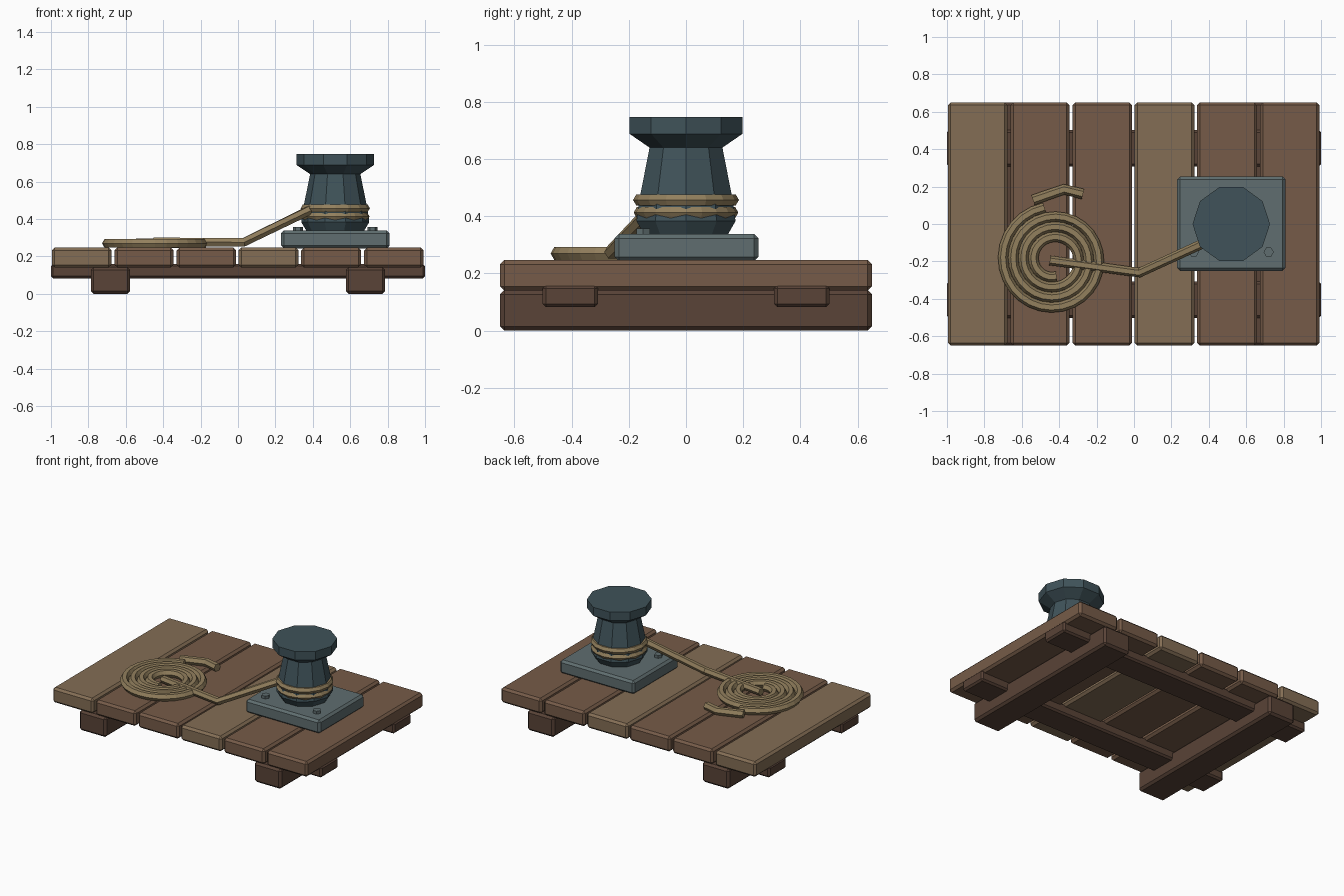
import bpy, bmesh, math
from mathutils import Vector

if "Cube" in bpy.data.objects:
    bpy.data.objects.remove(bpy.data.objects["Cube"])


def material(name, rgb):
    m = bpy.data.materials.new(name)
    m.diffuse_color = (*rgb, 1)
    m.use_nodes = True
    m.node_tree.nodes["Principled BSDF"].inputs["Base Color"].default_value = m.diffuse_color
    return m


TAN = material("light_wood", (0.23, 0.155, 0.09))
BROWN = material("brown_wood", (0.18, 0.105, 0.065))
DARK = material("dark_wood", (0.10, 0.056, 0.038))
IRON = material("iron", (0.05, 0.085, 0.10))
STEEL = material("plate_steel", (0.115, 0.155, 0.16))
ROPE = material("rope_fibre", (0.29, 0.215, 0.11))


def finish(bm, name, mat):
    bmesh.ops.recalc_face_normals(bm, faces=bm.faces)
    me = bpy.data.meshes.new(name)
    bm.to_mesh(me)
    bm.free()
    me.materials.append(mat)
    ob = bpy.data.objects.new(name, me)
    bpy.context.collection.objects.link(ob)
    return ob


def box(name, lo, hi, mat, bevel=0.015):
    bm = bmesh.new()
    bmesh.ops.create_cube(bm, size=1)
    lo, hi = Vector(lo), Vector(hi)
    for v in bm.verts:
        v.co = (lo + hi) / 2 + v.co * (hi - lo)
    ob = finish(bm, name, mat)
    b = ob.modifiers.new("bevel", 'BEVEL')
    b.width, b.segments = bevel, 1
    return ob


def skin(name, rings, mat, closed=False):
    """Join rings of points with quads; cap the ends unless closed."""
    bm = bmesh.new()
    vr = [[bm.verts.new(p) for p in r] for r in rings]
    n = len(vr[0])
    for i in range(len(vr) if closed else len(vr) - 1):
        a, b = vr[i], vr[(i + 1) % len(vr)]
        for j in range(n):
            k = (j + 1) % n
            bm.faces.new((a[j], a[k], b[k], b[j]))
    if not closed:
        bm.faces.new(vr[0])
        bm.faces.new(vr[-1])
    return finish(bm, name, mat)


def lathe(name, centre, profile, sides, mat):
    rings = [[(centre[0] + r * math.cos(math.tau * i / sides),
               centre[1] + r * math.sin(math.tau * i / sides), z)
              for i in range(sides)] for r, z in profile]
    return skin(name, rings, mat)


def rope(name, path, radius, closed=False, sides=6):
    pts = [Vector(p) for p in path]
    n = len(pts)
    rings = []
    for i, p in enumerate(pts):
        a = pts[(i - 1) % n] if closed or i else p
        b = pts[(i + 1) % n] if closed or i < n - 1 else p
        d = (p - a).normalized() + (b - p).normalized()
        d.normalize()
        side = d.cross(Vector((0, 0, 1))).normalized()
        up = side.cross(d)
        rings.append([p + radius * (side * math.cos(math.tau * j / sides)
                                    + up * math.sin(math.tau * j / sides))
                      for j in range(sides)])
    return skin(name, rings, ROPE, closed)


# Deck planks
planks = [(-0.995, -0.677, TAN), (-0.66, -0.345, BROWN), (-0.328, -0.01, BROWN),
          (0.003, 0.323, TAN), (0.338, 0.658, BROWN), (0.675, 0.992, BROWN)]
for i, (x0, x1, mat) in enumerate(planks):
    box(f"plank_{i + 1}", (x0, -0.65, 0.14), (x1, 0.65, 0.247), mat)

# Cross beams and lower skids
for s, side in ((-1, "a"), (1, "b")):
    y, x = 0.405 * s, 0.682 * s
    box(f"cross_beam_{side}", (-1, y - 0.097, 0.082), (1, y + 0.097, 0.16), DARK, 0.012)
    box(f"skid_{side}", (x - 0.105, -0.65, 0), (x + 0.105, 0.65, 0.142), DARK)

# Base plate with two bolts
box("base_plate", (0.23, -0.25, 0.243), (0.81, 0.253, 0.338), STEEL)
for i, x in enumerate((0.32, 0.72)):
    lathe(f"bolt_{i + 1}", (x, -0.15), [(0.027, 0.33), (0.027, 0.358)], 6, STEEL)

# Bollard
lathe("bollard", (0.52, 0),
      [(0.153, 0.335), (0.182, 0.383), (0.172, 0.455), (0.134, 0.64),
       (0.207, 0.688), (0.207, 0.748)], 10, IRON)

# Rope turns around the bollard
for i, (r, z, n) in enumerate(((0.162, 0.457, 16), (0.16, 0.413, 20))):
    rope(f"rope_wrap_{i + 1}",
         [(0.52 + r * math.cos(math.tau * k / n), r * math.sin(math.tau * k / n), z)
          for k in range(n)], 0.023, closed=True)

# Flat rope coil on the deck
turns, per_turn = 3.5, 28
steps = int(turns * per_turn)
coil = []
for k in range(steps + 1):
    t = k / steps
    r = 0.092 + 0.19 * t
    a = math.radians(100) - math.tau * turns * (t - 1)
    coil.append((-0.43 + r * math.cos(a), -0.19 + r * math.sin(a), 0.27))
rope("rope_coil", coil, 0.027)

# Loose rope end and the lead running up to the bollard
rope("rope_tail", [(-0.54, 0.128, 0.27), (-0.375, 0.185, 0.27), (-0.273, 0.16, 0.27)], 0.028)
rope("rope_lead", [(-0.45, -0.195, 0.278), (0.03, -0.26, 0.275), (0.40, -0.09, 0.455)], 0.026)
